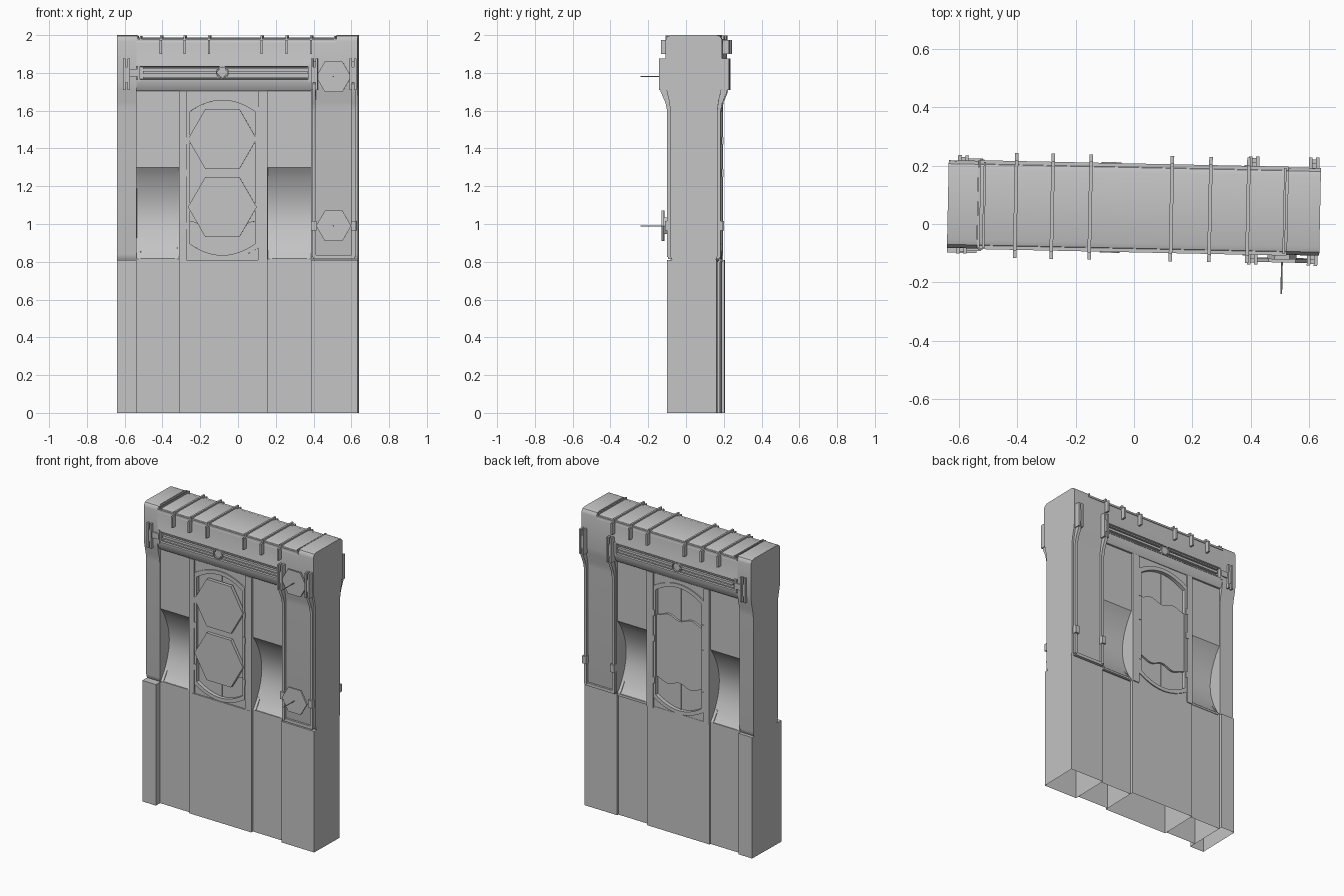
import bpy, bmesh
from math import cos, sin, pi, radians
from mathutils import Matrix, Vector

cube = bpy.data.objects.get("Cube")
if cube:
    bpy.data.objects.remove(cube, do_unlink=True)

GREY = (0.55, 0.55, 0.55, 1)
mat = bpy.data.materials.new("plain_grey")
mat.use_nodes = True
mat.diffuse_color = GREY
bsdf = next(n for n in mat.node_tree.nodes if n.type == 'BSDF_PRINCIPLED')
bsdf.inputs["Base Color"].default_value = GREY

# The wall stands slightly turned about the vertical axis
PLACE = Matrix.Translation((0, 0.055, 0)) @ Matrix.Rotation(radians(-1.2), 4, 'Z')
MID = -0.08           # centre line of the arched window


def finish(name, bm, both=False):
    """Turn a bmesh into an object; both=True repeats it on the back."""
    bmesh.ops.recalc_face_normals(bm, faces=bm.faces[:])
    if both:
        copy = bmesh.ops.duplicate(bm, geom=bm.verts[:] + bm.edges[:] + bm.faces[:])["geom"]
        for v in copy:
            if isinstance(v, bmesh.types.BMVert):
                v.co.y *= -1
        bmesh.ops.reverse_faces(bm, faces=[f for f in copy if isinstance(f, bmesh.types.BMFace)])
    bm.transform(PLACE)
    me = bpy.data.meshes.new(name)
    bm.to_mesh(me)
    bm.free()
    me.materials.append(mat)
    me.shade_smooth()
    me.set_sharp_from_angle(angle=radians(25))
    ob = bpy.data.objects.new(name, me)
    bpy.context.collection.objects.link(ob)


def prism(bm, base, off, start_cap=True):
    a = [bm.verts.new(p) for p in base]
    b = [bm.verts.new(Vector(p) + Vector(off)) for p in base]
    for i in range(len(a)):
        j = (i + 1) % len(a)
        bm.faces.new((a[i], a[j], b[j], b[i]))
    if start_cap:
        bm.faces.new(a[::-1])
    bm.faces.new(b)


def plate(bm, outline, d0, d1):
    """Front-facing (x, z) outline between two depths out from the wall's middle."""
    prism(bm, [(x, -d0, z) for x, z in outline], (0, d0 - d1, 0))


def box(bm, x0, x1, z0, z1, d0, d1):
    plate(bm, [(x0, z0), (x1, z0), (x1, z1), (x0, z1)], d0, d1)


def slab(bm, half, x0, x1):
    """Side profile (depth, z), mirrored to the back and run along x."""
    pts = [(x0, -d, z) for d, z in half] + [(x0, d, z) for d, z in reversed(half)]
    prism(bm, pts, (x1 - x0, 0, 0))


def ring(bm, outer, inner, d0, d1):
    n = len(outer)
    rows = [[bm.verts.new((x, -d, z)) for x, z in loop]
            for loop, d in ((outer, d0), (outer, d1), (inner, d1), (inner, d0))]
    for r0, r1 in zip(rows, rows[1:]):
        for i in range(n):
            j = (i + 1) % n
            bm.faces.new((r0[i], r0[j], r1[j], r1[i]))


def circle(cx, cz, r, n):
    return [(cx + r * cos(2 * pi * i / n), cz + r * sin(2 * pi * i / n)) for i in range(n)]


def arch(hw, zb, zt, sag, n=16):
    """Window outline with a bowed top and bottom."""
    top = [(MID + hw * t, zt - sag * t * t) for t in (1 - 2 * i / n for i in range(n + 1))]
    return top + [(x, zb + zt - z) for x, z in reversed(top)]


# Lower wall: a row of boxes, each open underneath (x0, x1, front, back)
bm = bmesh.new()
for x0, x1, f, b in ((-0.637, -0.535, 0.166, 0.138), (-0.535, -0.31, 0.122, 0.118),
                     (-0.31, 0.16, 0.135, 0.128), (0.16, 0.39, 0.118, 0.108),
                     (0.39, 0.637, 0.142, 0.12)):
    prism(bm, [(x0, -f, 0), (x1, -f, 0), (x1, b, 0), (x0, b, 0)], (0, 0, 0.81), start_cap=False)
finish("lower_wall", bm)


def crown(top):
    return [(0.15, top - 0.032), (0.147, top - 0.018), (0.138, top - 0.006), (0.12, top)]


# End columns and wide pillar, with rounded foot and flared head
post = [(0.095, 0.8), (0.113, 0.806), (0.122, 0.82), (0.126, 0.84), (0.126, 1.61),
        (0.131, 1.65), (0.145, 1.71), (0.15, 1.75)]
bm = bmesh.new()
slab(bm, post + crown(2.0), -0.637, -0.535)
slab(bm, post + crown(1.988), 0.39, 0.525)
slab(bm, post + crown(2.0), 0.525, 0.637)
finish("end_columns", bm)

# Header with a long groove, shared by the three middle bays
header = [(0.13, 1.705), (0.134, 1.71), (0.152, 1.757), (0.152, 1.765), (0.13, 1.767),
          (0.13, 1.832), (0.152, 1.834), (0.152, 1.845), (0.15, 1.85)] + crown(1.988)

# Side bays: flat panel above a deep concave scoop
scoop = [(0.118, 0.8), (0.118, 0.81)]
for i in range(19):
    t = i / 18
    scoop.append((0.118 - 0.09 * max(sin(pi * t), 0) ** 0.85, 0.815 + 0.485 * t))
bm = bmesh.new()
for x0, x1 in ((-0.535, -0.31), (0.16, 0.39)):
    slab(bm, scoop + [(0.118, 1.705)] + header, x0, x1)
finish("scooped_bays", bm)

bm = bmesh.new()
slab(bm, [(0.108, 0.8), (0.108, 1.705)] + header, -0.31, 0.16)
finish("window_bay", bm)

# Trim around the foot of each scoop
bm = bmesh.new()
for x0, x1 in ((-0.525, -0.32), (0.17, 0.38)):
    box(bm, x0, x1, 0.805, 0.818, 0.1, 0.122)
    for x in (x0, x1 - 0.012):
        prism(bm, [(x, -0.12, 0.818), (x, -0.075, 0.885), (x, -0.06, 0.885), (x, -0.1, 0.818)],
              (0.012, 0, 0))
finish("scoop_trim", bm, True)

# Window jambs, surround and arched trim
bm = bmesh.new()
for x0, x1 in ((-0.31, -0.27), (0.11, 0.16)):
    box(bm, x0, x1, 0.8, 1.705, 0.01, 0.134)
finish("window_jambs", bm, True)

bm = bmesh.new()
opening = arch(0.178, 0.825, 1.665, 0.06)
rect = [(MID + (x - MID) * 0.19 / 0.178, 1.705 if z > 1.2 else 0.8) for x, z in opening]
ring(bm, rect, opening, 0.1, 0.126)
ring(bm, arch(0.188, 0.812, 1.68, 0.06), arch(0.172, 0.835, 1.655, 0.06), 0.1, 0.133)
finish("window_surround", bm, True)

# Wavy centre panel, mullion and clips
bm = bmesh.new()
edge = [(MID + 0.172 * t, 1.44 - 0.013 * cos(2 * pi * t)) for t in (1 - i / 12 for i in range(25))]
plate(bm, edge + [(x, 2.44 - z) for x, z in reversed(edge)], 0.1, 0.122)
finish("window_panel", bm, True)

bm = bmesh.new()
box(bm, MID - 0.004, MID + 0.004, 0.83, 1.66, 0.1, 0.113)
for z in (0.99, 1.27, 1.44):
    for x in (-0.265, 0.105):
        box(bm, x - 0.009, x + 0.009, z - 0.02, z + 0.02, 0.1, 0.137)
finish("window_mullion_and_clips", bm, True)

# Large hexagonal plates on the front window
bm = bmesh.new()
for z in (1.45, 1.09):
    plate(bm, circle(MID, z, 0.182, 6), 0.12, 0.143)
finish("window_hexagons", bm)

# Rails inside the header groove, with a round boss and end caps
bm = bmesh.new()
for z, w in ((1.775, 0.004), (1.802, 0.008), (1.824, 0.004)):
    box(bm, -0.5, 0.37, z - w, z + w, 0.12, 0.146)
for x in (-0.53, 0.375):
    box(bm, x, x + 0.015, 1.755, 1.845, 0.12, 0.155)
plate(bm, circle(MID, 1.802, 0.024, 16), 0.12, 0.151)
ring(bm, circle(MID, 1.802, 0.034, 16), circle(MID, 1.802, 0.028, 16), 0.12, 0.155)
finish("header_rails", bm, True)

# Ribs over the top with hanging tabs
bm = bmesh.new()
for x in (-0.405, -0.28, -0.15, 0.128, 0.26, 0.39):
    box(bm, x - 0.006, x + 0.006, 1.9, 1.975, 0.14, 0.18)
    box(bm, x - 0.006, x + 0.006, 1.95, 1.998, 0, 0.155)
finish("top_ribs", bm, True)

bm = bmesh.new()
for x in (-0.53, -0.513, 0.515):
    box(bm, x - 0.004, x + 0.004, 1.965, 1.996, 0, 0.147)
box(bm, -0.535, 0.525, 1.968, 1.98, 0.13, 0.152)
finish("top_edge_bands", bm, True)

# Pillar frame: flared rails, sill and knobs
bm = bmesh.new()
rail = [(0.142, 0.825), (0.142, 1.6), (0.15, 1.64), (0.176, 1.7), (0.176, 1.74), (0.165, 1.75),
        (0.165, 1.86), (0.11, 1.86), (0.11, 0.825)]
for x in (0.395, 0.605):
    prism(bm, [(x, -d, z) for d, z in rail], (0.02, 0, 0))
    box(bm, x - 0.004, x + 0.024, 0.965, 1.015, 0.12, 0.154)
box(bm, 0.4, 0.62, 0.815, 0.835, 0.1, 0.138)
finish("pillar_frame", bm, True)

# Paired brackets beside the header
bm = bmesh.new()
for x, d in ((-0.587, 0.168), (0.408, 0.185), (0.613, 0.185)):
    for s in (-0.012, 0.012):
        box(bm, x + s - 0.006, x + s + 0.006, 1.71, 1.875, 0.13, d)
    box(bm, x - 0.01, x + 0.01, 1.75, 1.83, 0.13, d - 0.006)
box(bm, -0.575, -0.52, 1.78, 1.82, 0.13, 0.158)
finish("brackets", bm, True)

# Small hexagons with thin spikes on the front of the pillar
bm = bmesh.new()
for z, d in ((1.78, 0.176), (0.99, 0.172)):
    plate(bm, circle(0.51, z, 0.093, 6), d - 0.012, d)
    plate(bm, circle(0.51, z, 0.05, 6), 0.12, d - 0.012)
    plate(bm, circle(0.51, z, 0.003, 8), d, 0.284)
finish("pillar_hexagons", bm)
